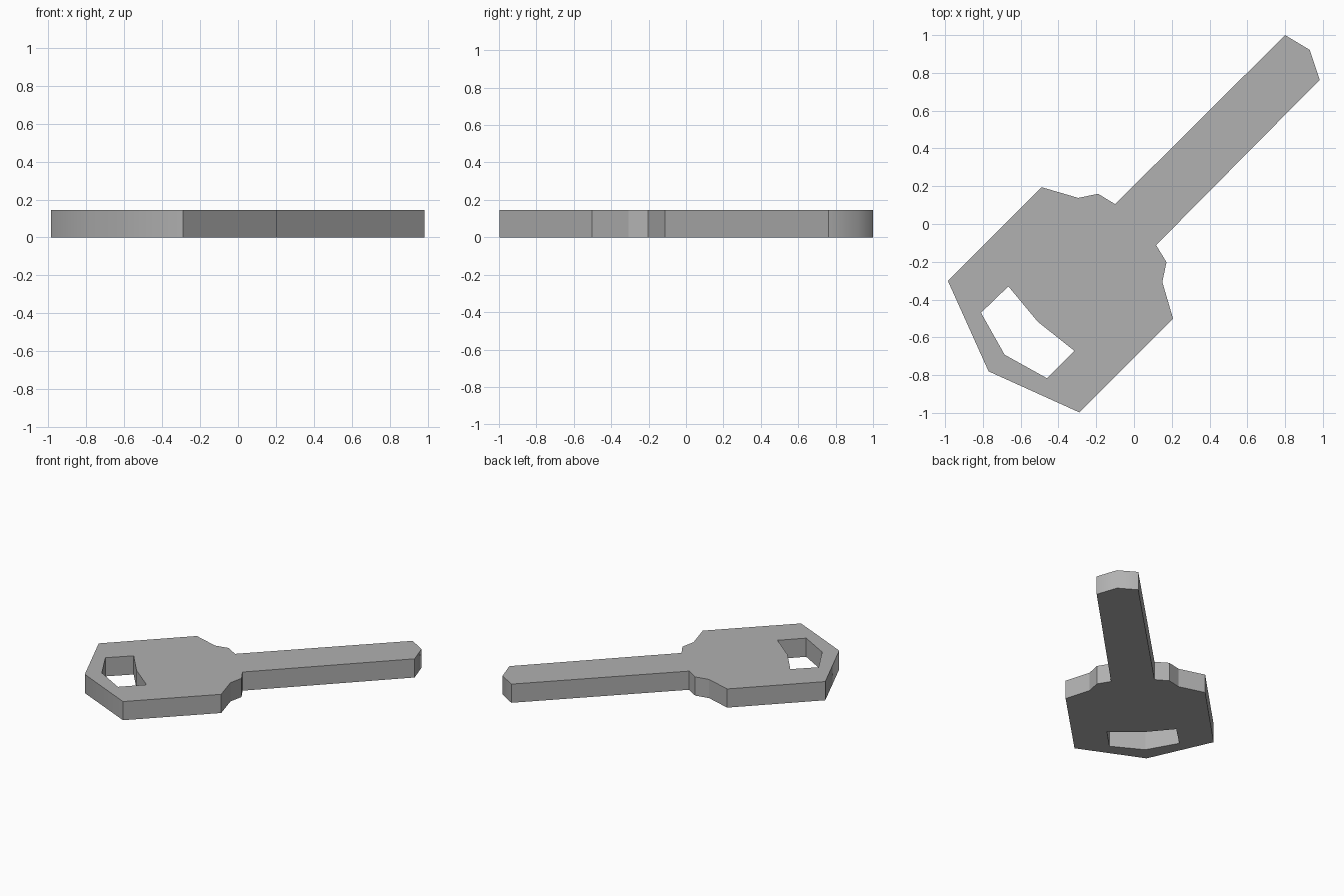
import bpy, bmesh

if "Cube" in bpy.data.objects:
    bpy.data.objects.remove(bpy.data.objects["Cube"])

THICK = 0.145
OFFSET = 0.012


def mirror(points):
    # Reflect across the long diagonal axis of the key
    return [(y + OFFSET, x - OFFSET) for x, y in reversed(points)]


# Outline: blade tip, then one side of the bow and its mirror image
tip = [(0.80, 1.0), (0.93, 0.922), (0.983, 0.763)]
side = [(-0.985, -0.302), (-0.49, 0.195), (-0.295, 0.138),
        (-0.19, 0.16), (-0.10, 0.105)]
bottom = (-0.77, -0.78)
outline = tip + mirror(side) + [bottom] + side

# Key ring opening
hole = [(-0.665, -0.33), (-0.81, -0.47), (-0.685, -0.692),
        (-0.46, -0.817), (-0.315, -0.672), (-0.51, -0.517)]

# Fill the flat profile and extrude it upwards
bm = bmesh.new()
for loop in (outline, hole):
    verts = [bm.verts.new((x, y, 0)) for x, y in loop]
    for i, v in enumerate(verts):
        bm.edges.new((v, verts[(i + 1) % len(verts)]))
bmesh.ops.triangle_fill(bm, use_beauty=True, use_dissolve=False,
                        edges=bm.edges[:], normal=(0, 0, 1))
ext = bmesh.ops.extrude_face_region(bm, geom=bm.faces[:], use_keep_orig=True)
top = [g for g in ext["geom"] if isinstance(g, bmesh.types.BMVert)]
bmesh.ops.translate(bm, verts=top, vec=(0, 0, THICK))
bmesh.ops.recalc_face_normals(bm, faces=bm.faces[:])

# Soft shading only round the blade tip and the end of the bow
for face in bm.faces:
    face.smooth = True
for edge in bm.edges:
    a, b = (v.co for v in edge.verts)
    upright = (a - b).xy.length < 1e-5
    soft = upright and any(abs(a.x - x) + abs(a.y - y) < 1e-3
                           for x, y in (tip[1], bottom))
    edge.smooth = soft

mesh = bpy.data.meshes.new("key")
bm.to_mesh(mesh)
bm.free()
key = bpy.data.objects.new("key", mesh)
bpy.context.collection.objects.link(key)

# Mid grey metal
metal = bpy.data.materials.new("grey_metal")
metal.diffuse_color = (0.44, 0.44, 0.44, 1)
metal.use_nodes = True
metal.node_tree.nodes["Principled BSDF"].inputs["Base Color"].default_value = metal.diffuse_color
mesh.materials.append(metal)
